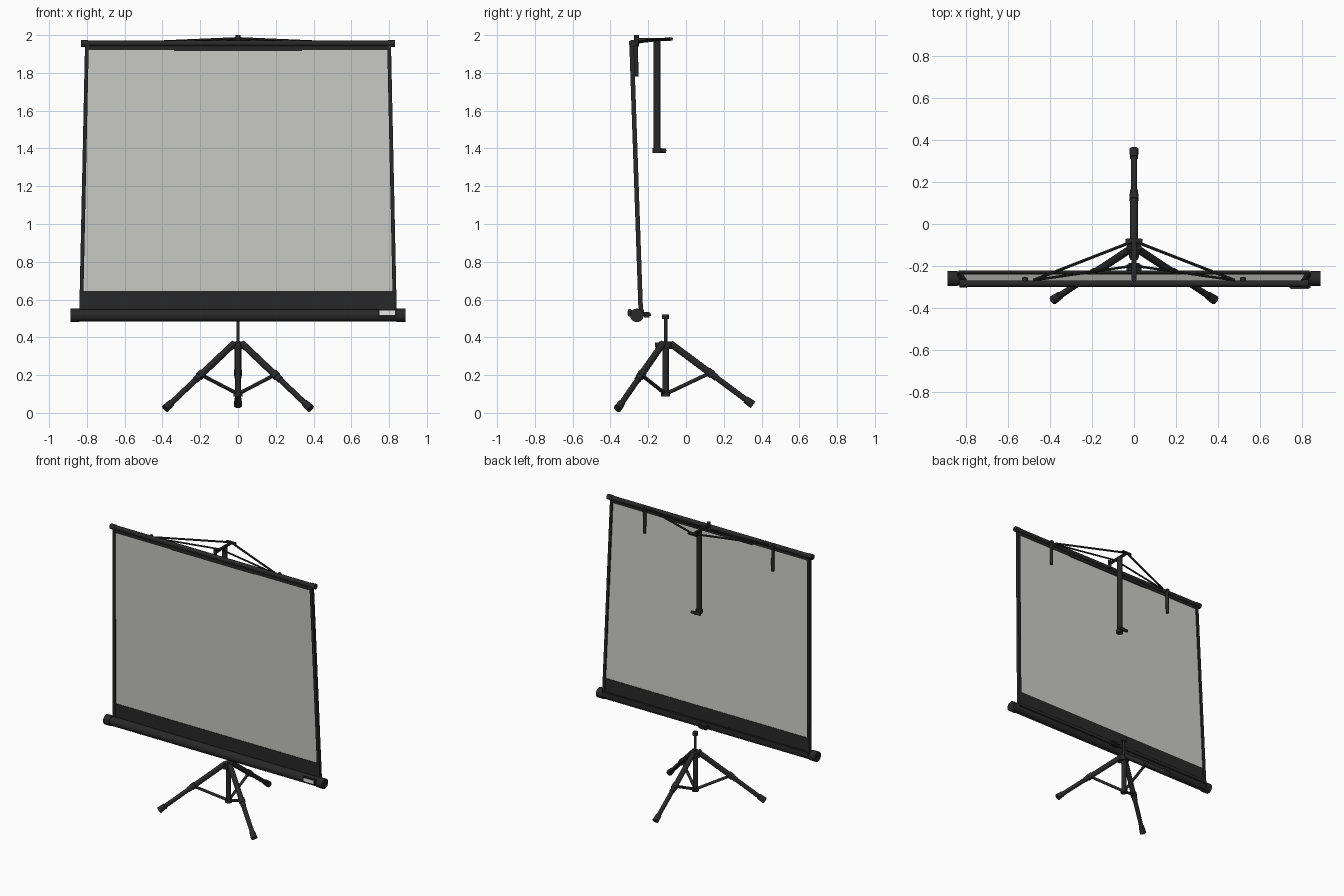
import bpy, bmesh, math
from mathutils import Vector

old = bpy.data.objects.get("Cube")
if old:
    bpy.data.objects.remove(old, do_unlink=True)


def material(name, rgb):
    m = bpy.data.materials.new(name)
    m.use_nodes = True
    m.diffuse_color = (*rgb, 1)
    bsdf = m.node_tree.nodes["Principled BSDF"]
    bsdf.inputs["Base Color"].default_value = (*rgb, 1)
    bsdf.inputs["Roughness"].default_value = 0.7
    return m


BLACK = material("matte black", (0.021, 0.021, 0.022))
FABRIC = material("screen grey", (0.6, 0.6, 0.58))
WHITE = material("label white", (0.85, 0.85, 0.85))


def finish(name, bm, mat, smooth=True):
    bmesh.ops.recalc_face_normals(bm, faces=bm.faces)
    me = bpy.data.meshes.new(name)
    bm.to_mesh(me)
    bm.free()
    me.materials.append(mat)
    ob = bpy.data.objects.new(name, me)
    bpy.context.collection.objects.link(ob)
    if smooth:
        bpy.ops.object.select_all(action="DESELECT")
        ob.select_set(True)
        bpy.context.view_layer.objects.active = ob
        bpy.ops.object.shade_smooth_by_angle(angle=math.radians(40))
    return ob


def rod(name, a, b, r, r2=None, sides=16, mat=BLACK):
    """Capped cylinder from a to b."""
    a, b = Vector(a), Vector(b)
    bm = bmesh.new()
    bmesh.ops.create_cone(bm, cap_ends=True, segments=sides, radius1=r,
                          radius2=r if r2 is None else r2, depth=(b - a).length)
    turn = (b - a).to_track_quat("Z", "Y")
    for v in bm.verts:
        v.co = turn @ v.co + (a + b) / 2
    return finish(name, bm, mat)


def box(name, centre, size, mat=BLACK, bevel=0.0):
    bm = bmesh.new()
    bmesh.ops.create_cube(bm, size=1)
    for v in bm.verts:
        v.co = Vector(c * s for c, s in zip(v.co, size)) + Vector(centre)
    if bevel:
        bmesh.ops.bevel(bm, geom=bm.edges[:], offset=bevel, segments=2, affect="EDGES")
    return finish(name, bm, mat)


def screen_y(z):
    """The sheet leans forward towards its top."""
    return -0.24 - 0.048 * (z - 0.55) / 1.4


def half_width(z):
    return 0.84 - 0.03 * (z - 0.55) / 1.4


def panel(name, z0, z1, inset0, inset1, thick, mat):
    """Leaning slab between two heights, inset from the sheet edges.
    inset1 None makes it span both sides; else it is a strip on +x."""
    bm = bmesh.new()
    corners = []
    for z in (z0, z1):
        w = half_width(z)
        xa = -(w - inset0) if inset1 is None else w - inset1
        for x in (xa, w - inset0):
            for dy in (-thick / 2, thick / 2):
                corners.append(bm.verts.new((x, screen_y(z) + dy, z)))
    bmesh.ops.convex_hull(bm, input=corners)
    return finish(name, bm, mat, smooth=False)


def mirrored(ob):
    mod = ob.modifiers.new("mirror", "MIRROR")
    mod.use_axis[0] = True
    return ob


# Screen sheet with its black borders
panel("screen_sheet", 0.645, 1.925, 0.02, None, 0.006, FABRIC)
panel("bottom_border", 0.53, 0.645, 0.0, None, 0.012, BLACK)
panel("top_border", 1.92, 1.95, 0.0, None, 0.012, BLACK)
mirrored(panel("side_border", 0.53, 1.95, 0.0, 0.02, 0.024, BLACK))

# Top roller bar, end caps and slat
rod("top_bar", (-0.83, -0.284, 1.956), (0.83, -0.284, 1.956), 0.016)
mirrored(rod("top_bar_cap", (0.795, -0.284, 1.956), (0.832, -0.284, 1.956), 0.019))
box("top_slat", (0, -0.284, 1.927), (0.68, 0.016, 0.022))

# Hooks hanging behind the top bar
mirrored(rod("hook_strap", (0.52, -0.266, 1.95), (0.52, -0.262, 1.78), 0.011))
mirrored(rod("hook_pivot", (0.52, -0.285, 1.955), (0.52, -0.255, 1.955), 0.014))

# Folding top arms and bracket
mirrored(rod("outer_arm", (0.01, -0.085, 1.982), (0.48, -0.268, 1.962), 0.007, sides=8))
mirrored(rod("inner_arm", (0.01, -0.2, 1.975), (0.48, -0.268, 1.955), 0.006, sides=8))
box("bracket_bar", (0, -0.172, 1.978), (0.022, 0.185, 0.016), bevel=0.003)
box("bracket_cross", (0, -0.08, 1.98), (0.08, 0.024, 0.016), bevel=0.004)
rod("bracket_knob", (0, -0.262, 1.94), (0, -0.262, 2.0), 0.012)

# Upper mast and its clamp
rod("upper_mast", (0, -0.153, 1.39), (0, -0.153, 1.975), 0.019)
rod("mast_collar", (0, -0.153, 1.376), (0, -0.153, 1.402), 0.024)
rod("clamp_screw", (0, -0.153, 1.388), (0, -0.105, 1.388), 0.011)
rod("clamp_knob", (-0.035, -0.115, 1.388), (0.035, -0.115, 1.388), 0.011)

# Roller case with end caps, rear ledge, handle and label
CASE_Y, CASE_Z = -0.26, 0.516
rod("roller_case", (-0.86, CASE_Y, CASE_Z), (0.86, CASE_Y, CASE_Z), 0.032, sides=24)
mirrored(rod("case_cap", (0.84, CASE_Y, CASE_Z), (0.888, CASE_Y, CASE_Z), 0.036, sides=24))
box("case_ledge", (0, -0.232, 0.535), (1.68, 0.02, 0.03), bevel=0.004)
box("case_handle", (0, -0.208, 0.52), (0.07, 0.045, 0.03), bevel=0.008)
box("label_mount", (0.79, -0.297, 0.53), (0.1, 0.02, 0.038), bevel=0.003)
box("label_plate", (0.79, -0.308, 0.53), (0.082, 0.004, 0.024), mat=WHITE)

# Lower mast and hub
MY = -0.108
rod("lower_mast", (0, MY, 0.1), (0, MY, 0.37), 0.017)
rod("inner_mast", (0, MY, 0.36), (0, MY, 0.51), 0.009)
rod("mast_tip", (0, MY, 0.497), (0, MY, 0.52), 0.019)
rod("hub", (0, MY, 0.338), (0, MY, 0.378), 0.034)
rod("hub_knob", (0, MY - 0.055, 0.36), (0, MY, 0.36), 0.013)
rod("mast_foot", (0, MY, 0.088), (0, MY, 0.11), 0.024)

# Tripod legs, feet and braces
feet = {"left": (0.385, -0.362, 0.022), "right": (-0.385, -0.362, 0.022),
        "rear": (0, 0.355, 0.042)}
for side, foot in feet.items():
    foot = Vector(foot)
    out = Vector((foot.x, foot.y - MY, 0)).normalized()
    top = Vector((0, MY, 0.368)) + out * 0.025
    mid = top.lerp(foot, 0.5)
    rod(side + "_leg_sleeve", top, top.lerp(foot, 0.56), 0.018)
    rod(side + "_leg", mid, foot, 0.015)
    rod(side + "_foot", top.lerp(foot, 0.91), foot, 0.019, 0.022)
    rod(side + "_brace", top.lerp(foot, 0.48), (0, MY, 0.1), 0.01, sides=10)
    rod(side + "_leg_joint", top.lerp(foot, 0.45), top.lerp(foot, 0.51), 0.022)
